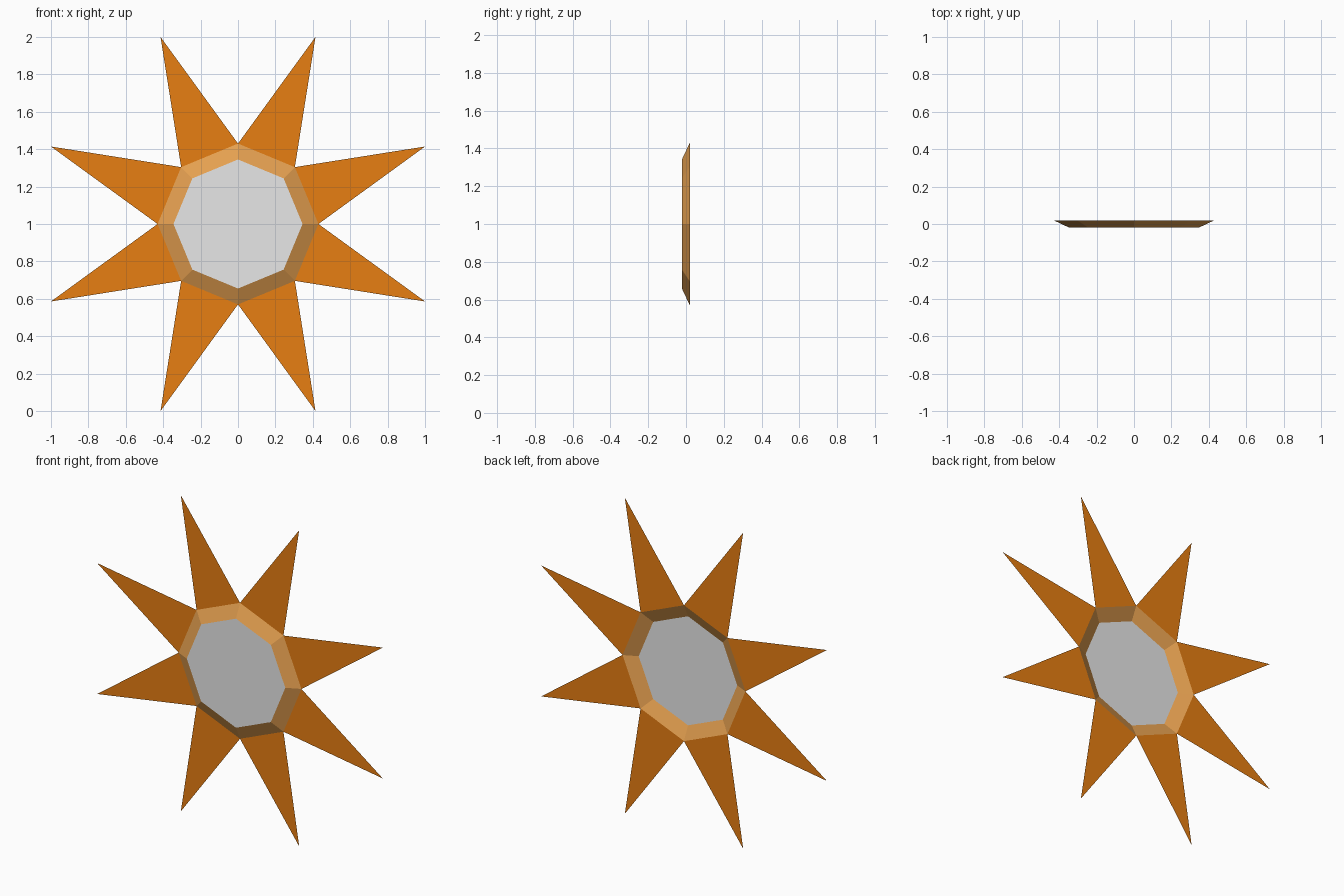
import bpy
import bmesh
from math import cos, sin, pi

if "Cube" in bpy.data.objects:
    bpy.data.objects.remove(bpy.data.objects["Cube"])

SIDES = 8
CENTRE_Z = 1.0
RIM_R, FACE_R, TIP_R = 0.43, 0.345, 1.0824
BACK_Y, FRONT_Y = 0.02, -0.02


def material(name, rgb):
    m = bpy.data.materials.new(name)
    m.diffuse_color = (*rgb, 1.0)
    m.use_nodes = True
    m.node_tree.nodes["Principled BSDF"].inputs["Base Color"].default_value = m.diffuse_color
    return m


orange = material("deep orange", (0.8, 0.21, 0.006))
tan = material("light orange", (0.78, 0.35, 0.08))
white = material("pale grey", (0.8, 0.8, 0.8))


def point(radius, step, y):
    """Point on a circle in the upright plane; step counts octagon corners."""
    a = 2 * pi * step / SIDES
    return (radius * cos(a), y, CENTRE_Z + radius * sin(a))


def build(name, polygons, mat):
    bm = bmesh.new()
    for poly in polygons:
        bm.faces.new([bm.verts.new(p) for p in poly])
    bmesh.ops.remove_doubles(bm, verts=bm.verts, dist=1e-5)
    mesh = bpy.data.meshes.new(name)
    bm.to_mesh(mesh)
    bm.free()
    mesh.materials.append(mat)
    obj = bpy.data.objects.new(name, mesh)
    bpy.context.collection.objects.link(obj)


# Flat pointed rays, one on each side of the octagonal rim
build("rays", [[point(RIM_R, i, BACK_Y), point(TIP_R, i + 0.5, BACK_Y),
                point(RIM_R, i + 1, BACK_Y)] for i in range(SIDES)], orange)

# Sloping bevel, open at the back like a shallow dish
build("bevel", [[point(FACE_R, i, FRONT_Y), point(RIM_R, i, BACK_Y),
                 point(RIM_R, i + 1, BACK_Y), point(FACE_R, i + 1, FRONT_Y)]
                for i in range(SIDES)], tan)

# Flat octagonal face
build("centre_face", [[point(FACE_R, i, FRONT_Y) for i in range(SIDES)]], white)
